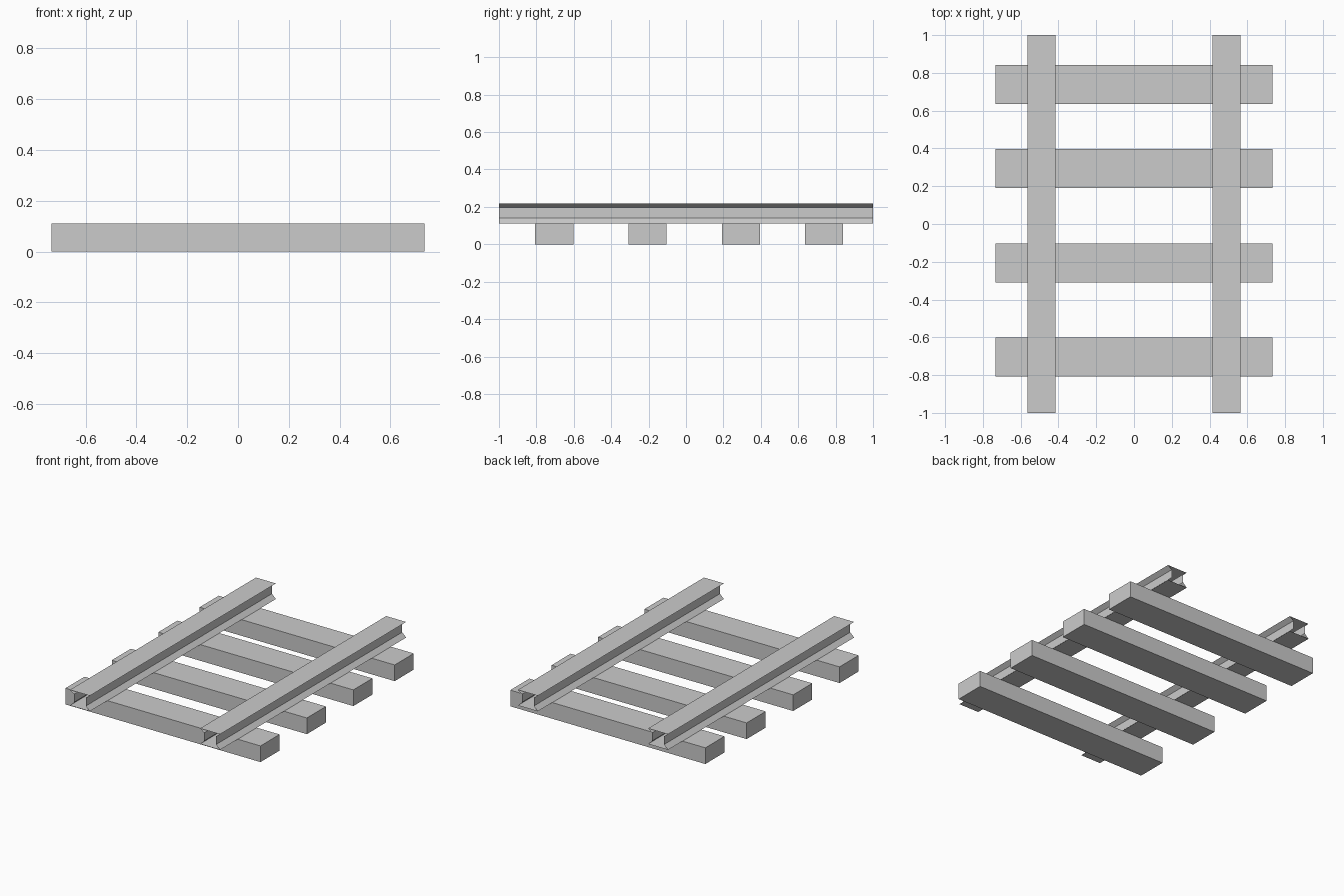
import bpy, bmesh

if "Cube" in bpy.data.objects:
    bpy.data.objects.remove(bpy.data.objects["Cube"])


def finish(bm, name):
    bmesh.ops.recalc_face_normals(bm, faces=bm.faces)
    mesh = bpy.data.meshes.new(name)
    bm.to_mesh(mesh)
    bm.free()
    obj = bpy.data.objects.new(name, mesh)
    bpy.context.collection.objects.link(obj)
    return obj


def sleeper(name, y):
    bm = bmesh.new()
    bmesh.ops.create_cube(bm, size=1)
    bmesh.ops.scale(bm, vec=(1.468, 0.205, 0.11), verts=bm.verts)
    bmesh.ops.translate(bm, vec=(0, y, 0.055), verts=bm.verts)
    return finish(bm, name)


# Half profile of a rail: foot, web, head (x offset, z)
HALF = [(0.075, 0.112), (0.045, 0.14), (0.045, 0.196), (0.075, 0.218)]
PROFILE = HALF + [(-x, z) for x, z in reversed(HALF)]


def rail(name, cx):
    # Hollow tube swept along y with open ends
    bm = bmesh.new()
    rings = [[bm.verts.new((cx + x, y, z)) for x, z in PROFILE] for y in (-1, 1)]
    n = len(PROFILE)
    for i in range(n):
        j = (i + 1) % n
        # ordered so that the normals face outward
        bm.faces.new((rings[0][i], rings[0][j], rings[1][j], rings[1][i]))
    return finish(bm, name)


# Cross sleepers
for i, y in enumerate((-0.704, -0.206, 0.294, 0.738)):
    sleeper(f"sleeper_{i + 1}", y)

# Pair of rails
rail("left_rail", -0.49)
rail("right_rail", 0.49)
